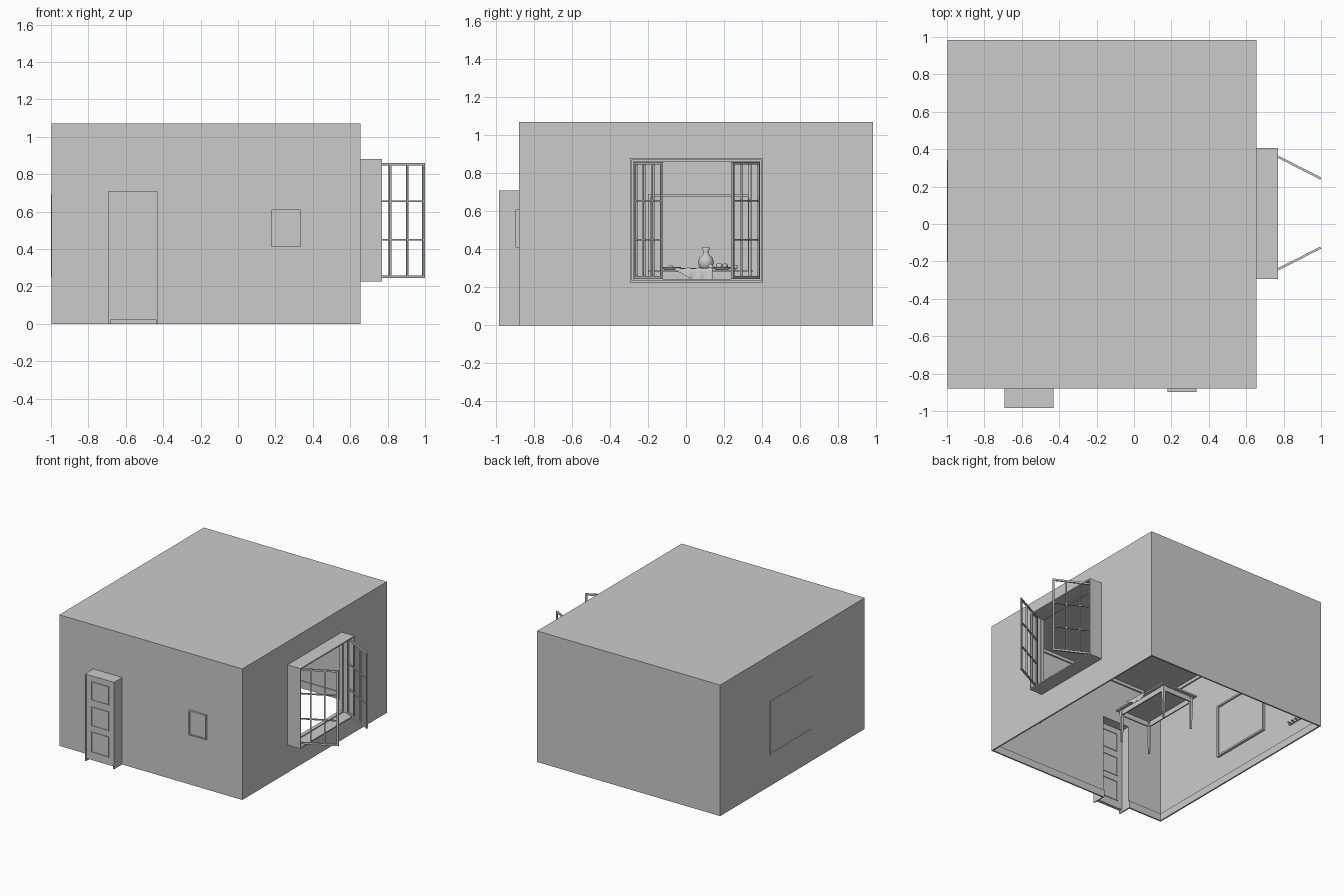
import bpy, bmesh, math
from mathutils import Matrix, Vector

if "Cube" in bpy.data.objects:
    bpy.data.objects.remove(bpy.data.objects["Cube"])


def finish(name, bm, smooth=False, matrix=None):
    bmesh.ops.recalc_face_normals(bm, faces=bm.faces[:])
    me = bpy.data.meshes.new(name)
    bm.to_mesh(me)
    bm.free()
    ob = bpy.data.objects.new(name, me)
    bpy.context.collection.objects.link(ob)
    if matrix:
        ob.matrix_world = matrix
    if smooth:
        for p in me.polygons:
            p.use_smooth = True
    return ob


def boxes(name, spans, matrix=None):
    """One object made of boxes, each given as (x0, x1, y0, y1, z0, z1)."""
    bm = bmesh.new()
    for x0, x1, y0, y1, z0, z1 in spans:
        m = Matrix.Translation(((x0 + x1) / 2, (y0 + y1) / 2, (z0 + z1) / 2))
        m = m @ Matrix.Diagonal((x1 - x0, y1 - y0, z1 - z0, 1))
        bmesh.ops.create_cube(bm, size=1, matrix=m)
    return finish(name, bm, matrix=matrix)


def ring(a0, a1, z0, z1, w):
    """Four bars (a, z rectangles) around a rectangle, w wide, inside it."""
    return [(a0, a1, z1 - w, z1), (a0, a1, z0, z0 + w),
            (a0, a0 + w, z0 + w, z1 - w), (a1 - w, a1, z0 + w, z1 - w)]


def facing_x(rects, x0, x1):
    return [(x0, x1, *r) for r in rects]


def facing_y(rects, y0, y1):
    return [(r[0], r[1], y0, y1, r[2], r[3]) for r in rects]


def lathe(name, profile, loc, steps=24):
    bm = bmesh.new()
    vs = [bm.verts.new((r, 0, z)) for r, z in profile]
    es = [bm.edges.new(p) for p in zip(vs, vs[1:])]
    bmesh.ops.spin(bm, geom=vs + es, cent=(0, 0, 0), axis=(0, 0, 1),
                   angle=math.tau, steps=steps)
    bmesh.ops.remove_doubles(bm, verts=bm.verts[:], dist=1e-5)
    return finish(name, bm, True, Matrix.Translation(loc))


X0, X1, Y0, Y1, H = -0.998, 0.655, -0.88, 0.985, 1.07
T = 0.004

# Room shell, open underneath, with door and window openings
boxes("ceiling", [(X0, X1, Y0, Y1, H - 0.01, H)])
boxes("left_wall", [(X0, X0 + T, Y0, Y1, 0, H - 0.01)])
boxes("back_wall", [(X0, X1, Y1 - T, Y1, 0, H - 0.01)])
WY0, WY1, WZ0, WZ1 = -0.285, 0.395, 0.235, 0.87
boxes("right_wall", facing_x([(Y0, WY0, 0, H - 0.01), (WY1, Y1, 0, H - 0.01),
                              (WY0, WY1, 0, WZ0), (WY0, WY1, WZ1, H - 0.01)], X1 - T, X1))
DX0, DX1, DZ = -0.682, -0.438, 0.70
boxes("front_wall", facing_y([(X0, DX0, 0, H - 0.01), (DX1, X1, 0, H - 0.01),
                              (DX0, DX1, DZ, H - 0.01)], Y0, Y0 + T))

# Skirting and cornice strips inside the walls
for name, z0, z1, d in (("skirting", 0.0, 0.06, 0.008), ("cornice", 1.035, 1.06, 0.012)):
    front = [(X0 + T, DX0, z0, z1), (DX1, X1 - T, z0, z1)]
    if name == "cornice":
        front = [(X0 + T, X1 - T, z0, z1)]
    boxes(name, facing_y(front, Y0 + T, Y0 + T + d)
          + [(X0 + T, X1 - T, Y1 - T - d, Y1 - T, z0, z1),
             (X0 + T, X0 + T + d, Y0 + T, Y1 - T, z0, z1),
             (X1 - T - d, X1 - T, Y0 + T, Y1 - T, z0, z1)])

# Window box standing out of the right wall, and its inner trim
boxes("window_box", facing_x(ring(-0.295, 0.405, 0.225, 0.88, 0.01), X1, 0.77))
boxes("window_trim", facing_x(ring(WY0, WY1, WZ0, WZ1, 0.008), X1 - 0.01, X1 + 0.02))

# Two open casements, each three panes by three
L, CZ0, CZ1 = 0.312, 0.245, 0.86
bars = ring(0, L, CZ0, CZ1, 0.014)
for i in (1, 2):
    a = L * i / 3
    z = CZ0 + (CZ1 - CZ0) * i / 3
    bars += [(a - 0.005, a + 0.005, CZ0 + 0.014, CZ1 - 0.014),
             (0.014, L - 0.014, z - 0.004, z + 0.004)]
for name, y, ang in (("casement_back", 0.385, -27), ("casement_front", -0.268, 27)):
    m = Matrix.Translation((0.72, y, 0)) @ Matrix.Rotation(math.radians(ang), 4, 'Z')
    boxes(name, facing_y(bars, -0.006, 0.006), m)

# Door in a deep surround, with three framed panels on both sides
boxes("door_surround", [(-0.692, DX0, -0.985, Y0, 0.0, DZ), (DX1, -0.43, -0.985, Y0, 0.0, DZ),
                        (-0.692, -0.43, -0.985, Y0, DZ, 0.71)])
boxes("door", [(DX0, DX1, -0.98, -0.955, 0.02, DZ)])
moulds = []
for z0, z1 in ((0.08, 0.25), (0.295, 0.455), (0.505, 0.66)):
    r = ring(-0.64, -0.48, z0, z1, 0.008)
    moulds += facing_y(r, -0.985, -0.98) + facing_y(r, -0.955, -0.95)
boxes("door_panel_moulding", moulds)
bm = bmesh.new()
bmesh.ops.create_uvsphere(bm, u_segments=16, v_segments=10, radius=0.01,
                          matrix=Matrix.Translation((-0.455, -0.942, 0.36)))
finish("door_knob", bm, True)

# Framed pictures on the left and front walls
boxes("large_picture_frame", facing_x(ring(-0.2, 0.34, 0.25, 0.69, 0.014), -1.0, -0.975))
boxes("large_picture", [(-0.995, -0.988, -0.19, 0.33, 0.26, 0.68)])
boxes("small_picture_frame", facing_y(ring(0.18, 0.335, 0.41, 0.61, 0.01), -0.897, -0.868))
boxes("small_picture", [(0.185, 0.33, -0.89, -0.872, 0.415, 0.605)])

# Peg rail on the left wall
boxes("peg_rail", [(X0 + T, -0.982, 0.63, 0.83, 0.16, 0.18)]
      + [(-0.985, -0.955, y - 0.004, y + 0.004, 0.164, 0.172)
         for y in (0.65, 0.69, 0.73, 0.77, 0.81)])

# Table: top, apron and four tapered legs
TX0, TX1, TY0, TY1, TZ = -0.32, 0.01, -0.2, 0.35, 0.292
boxes("table_top", [(TX0, TX1, TY0, TY1, TZ - 0.012, TZ)])
ax0, ax1, ay0, ay1 = TX0 + 0.025, TX1 - 0.025, TY0 + 0.025, TY1 - 0.025
boxes("table_apron", [(ax0, ax0 + 0.01, ay0, ay1, 0.24, 0.28), (ax1 - 0.01, ax1, ay0, ay1, 0.24, 0.28),
                      (ax0, ax1, ay0, ay0 + 0.01, 0.24, 0.28), (ax0, ax1, ay1 - 0.01, ay1, 0.24, 0.28)])
bm = bmesh.new()
for x in (ax0 + 0.007, ax1 - 0.007):
    for y in (ay0 + 0.007, ay1 - 0.007):
        m = Matrix.Translation((x, y, 0.145)) @ Matrix.Rotation(math.pi / 4, 4, 'Z')
        bmesh.ops.create_cone(bm, cap_ends=True, segments=4, radius1=0.008,
                              radius2=0.017, depth=0.27, matrix=m)
finish("table_legs", bm)

# Cloth lying on the table and hanging over its edge to a point
bm = bmesh.new()
N, M = 20, 14
grid = []
for i in range(N + 1):
    row = []
    y = -0.06 + 0.2 * i / N
    drop = 0.055 * min(1, max(0.1, (y + 0.07) / 0.1))
    fold = 0.006 * math.sin(i * 1.1)
    for j in range(M + 1):
        t = j / M
        if t < 0.6:
            p = (-0.13 + 0.145 * t / 0.6, y, TZ + 0.009 + fold * t)
        else:
            s = (t - 0.6) / 0.4
            p = (0.018 + (0.006 + fold) * s, y, TZ + 0.006 - drop * s)
        row.append(bm.verts.new(p))
    grid.append(row)
for i in range(N):
    for j in range(M):
        bm.faces.new((grid[i][j], grid[i + 1][j], grid[i + 1][j + 1], grid[i][j + 1]))
finish("cloth", bm, True)

# Still life: jug, plates and fruit
lathe("jug", [(0, 0), (0.022, 0), (0.036, 0.018), (0.042, 0.042), (0.034, 0.065),
              (0.015, 0.082), (0.013, 0.092), (0.022, 0.118), (0.019, 0.118),
              (0.010, 0.092)], (-0.2, 0.105, TZ))
plate = [(0, 0), (0.03, 0), (0.055, 0.012), (0.053, 0.014), (0.029, 0.003), (0, 0.003)]
for i, (x, y) in enumerate(((-0.09, 0.19), (-0.2, -0.08))):
    lathe(f"plate_{i + 1}", plate, (x, y, TZ))
bm = bmesh.new()
for x, y, r in ((-0.09, 0.175, 0.017), (-0.07, 0.205, 0.015), (-0.11, 0.205, 0.016),
                (-0.06, 0.13, 0.014), (-0.2, -0.08, 0.012), (-0.03, 0.26, 0.012)):
    bmesh.ops.create_uvsphere(bm, u_segments=16, v_segments=10, radius=r,
                              matrix=Matrix.Translation((x, y, TZ + 0.003 + r)))
finish("fruit", bm, True)
